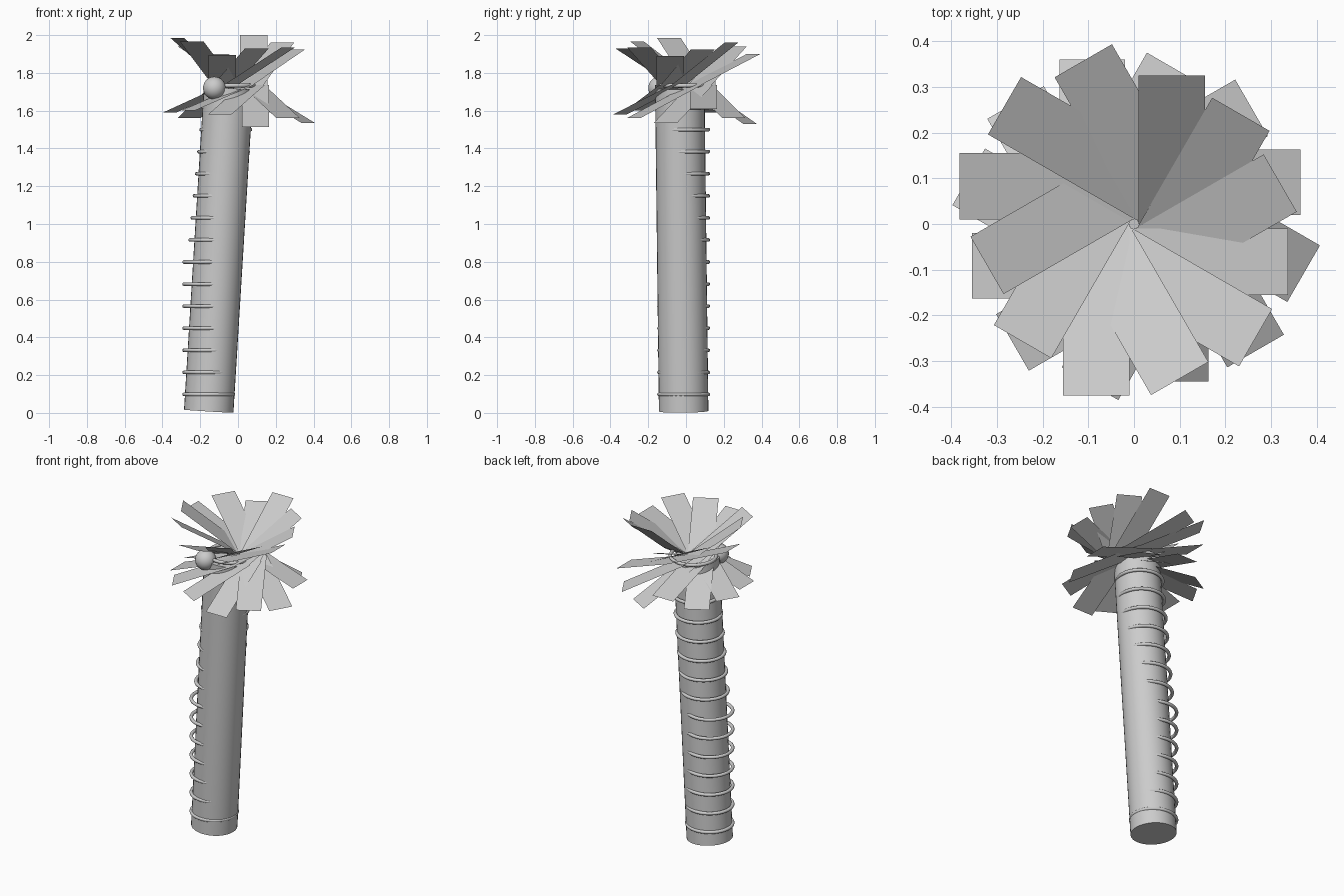
import bpy, math
from mathutils import Vector

if "Cube" in bpy.data.objects:
    bpy.data.objects.remove(bpy.data.objects["Cube"])

# Leaning trunk
base, top = Vector((-0.155, -0.0125, 0.009)), Vector((-0.05, -0.033, 1.72))
axis = top - base
bpy.ops.mesh.primitive_cylinder_add(vertices=32, radius=0.131, depth=axis.length,
                                    location=(base + top) / 2,
                                    rotation=axis.to_track_quat('Z', 'Y').to_euler())
trunk = bpy.context.object
trunk.name = "trunk"
bpy.ops.object.shade_smooth_by_angle(angle=math.radians(40))

# Trunk rings: lower ones in a straight column, upper ones follow the lean
for i in range(15):
    x = -0.155 if i < 7 else -0.123 + 0.0116 * (i - 7)
    bpy.ops.mesh.primitive_torus_add(major_radius=0.13, minor_radius=0.01,
                                     major_segments=40, minor_segments=10,
                                     location=(x, -0.0125, 0.098 + 0.1168 * i))
    bpy.context.object.name = f"trunk_ring_{i + 1}"
    bpy.ops.object.shade_smooth_by_angle(angle=math.radians(60))


# Flat rectangular leaf from the crown centre, offset to one side of its direction
def leaf(name, deg, reach, tip_z, lat0, lat1):
    a = math.radians(deg)
    d = Vector((math.cos(a), math.sin(a), 0))
    s = Vector((-math.sin(a), math.cos(a), 0))
    verts = []
    for dist, z, lat in ((0, 1.735, lat0), (0, 1.735, lat1),
                         (reach, tip_z, lat1), (reach, tip_z, lat0)):
        verts.append(d * dist + s * lat + Vector((0, 0, z)))
    me = bpy.data.meshes.new(name)
    me.from_pydata(verts, [], [(0, 3, 2, 1) if lat1 > lat0 else (0, 1, 2, 3)])
    bpy.context.collection.objects.link(bpy.data.objects.new(name, me))


# (reach, tip height) for each leaf, every 30 degrees from +x
upper = [(.337, 1.89), (.322, 1.925), (.325, 1.96), (.325, 2.0), (.365, 1.90), (.375, 1.94),
         (.382, 1.905), (.324, 1.985), (.345, 1.965), (.375, 1.895), (.343, 1.93), (.355, 1.935)]
lower = [(.365, 1.61), (.35, 1.56), (.339, 1.53), (.36, 1.62), (.36, 1.56), (.365, 1.59),
         (.355, 1.60), (.36, 1.60), (.351, 1.58), (.345, 1.513), (.374, 1.56), (.376, 1.535)]
for i, (r, z) in enumerate(upper):
    leaf(f"upper_leaf_{i + 1}", 30 * i, r, z, -0.01, -0.155)
for i, (r, z) in enumerate(lower):
    leaf(f"lower_leaf_{i + 1}", 30 * i, r, z, 0.02, 0.163)

# Coconut under the leaves
bpy.ops.mesh.primitive_uv_sphere_add(segments=24, ring_count=14, radius=0.06,
                                     location=(-0.125, -0.14, 1.72))
bpy.context.object.name = "coconut"
bpy.ops.object.shade_smooth_by_angle(angle=math.radians(60))
